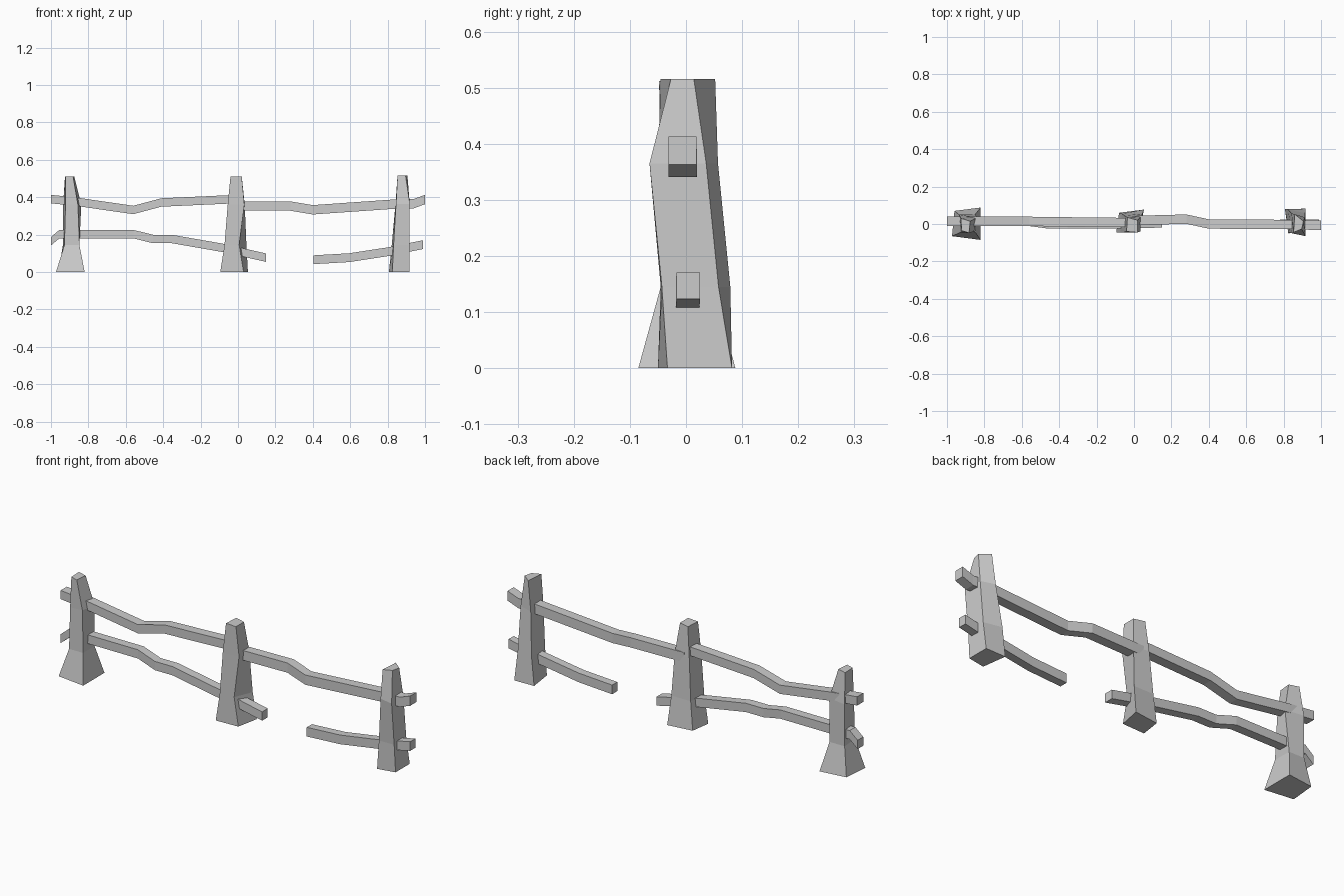
import bpy, bmesh


def loft(name, rings):
    """Flat-faced solid through a series of four-cornered rings."""
    bm = bmesh.new()
    loops = [[bm.verts.new(p) for p in ring] for ring in rings]
    for a, b in zip(loops, loops[1:]):
        for i in range(4):
            j = (i + 1) % 4
            bm.faces.new((a[i], a[j], b[j], b[i]))
    bm.faces.new(loops[0][::-1])
    bm.faces.new(loops[-1])
    bmesh.ops.recalc_face_normals(bm, faces=bm.faces[:])
    mesh = bpy.data.meshes.new(name)
    bm.to_mesh(mesh)
    bm.free()
    obj = bpy.data.objects.new(name, mesh)
    bpy.context.collection.objects.link(obj)
    return obj


def post(name, cx, levels):
    """Levels are (z, four corner x offset / y pairs)."""
    loft(name, [[(cx + x, y, z) for x, y in corners] for z, *corners in levels])


def rail(name, path, w=0.05, h=0.045):
    """Path points are (x, y, z) of the rail centre."""
    rings = []
    for x, y, z in path:
        rings.append([(x, y - w / 2, z - h / 2), (x, y + w / 2, z - h / 2),
                      (x, y + w / 2, z + h / 2), (x, y - w / 2, z + h / 2)])
    loft(name, rings)


# Rough-hewn posts
post("left_post", -0.9, [
    (0.0, (-.073, -.065), (.08, -.085), (.08, .088), (-.06, .07)),
    (.145, (-.028, -.045), (.052, -.045), (.05, .05), (-.036, .05)),
    (.36, (-.022, -.045), (.044, -.04), (.062, .035), (-.035, .05)),
    (.512, (-.022, -.035), (.018, -.048), (.024, .015), (-.025, .03))])
post("middle_post", 0.0, [
    (0.0, (-.095, -.045), (.03, -.04), (.053, .077), (-.08, .06)),
    (.145, (-.072, -.045), (.006, -.04), (.045, .055), (-.065, .055)),
    (.36, (-.055, -.045), (.034, -.04), (.036, .04), (-.05, .045)),
    (.512, (-.04, -.04), (.02, -.045), (.02, .02), (-.035, .035))])
post("right_post", 0.9, [
    (0.0, (-.075, -.05), (.018, -.033), (.018, .082), (-.093, .08)),
    (.145, (-.068, -.045), (.017, -.043), (.015, .058), (-.078, .079)),
    (.365, (-.055, -.05), (.018, -.065), (.014, .036), (-.058, .057)),
    (.515, (-.047, -.045), (-.004, -.027), (.006, .014), (-.04, .052))])

# Upper rails
rail("upper_left_rail", [
    (-1, .015, .39), (-.93, .015, .383), (-.85, .015, .374), (-.56, .014, .332),
    (-.41, .012, .372), (-.06, .008, .388), (.0, .008, .388)])
rail("upper_right_rail", [
    (-.02, .018, .353), (.04, .02, .353), (.28, .026, .353), (.4, 0, .333),
    (.86, -.003, .365), (.94, -.006, .366), (1, -.006, .388)], h=.05)

# Lower rails, with the broken gap between them
rail("lower_left_rail", [
    (-1, .013, .165), (-.955, .013, .203), (-.56, .012, .203), (-.455, -.002, .177),
    (-.355, -.002, .177), (-.085, -.002, .13), (.15, .004, .077)], w=.046)
rail("lower_right_rail", [
    (.405, .0, .066), (.595, .0, .077), (.81, .002, .11), (.99, .004, .147)],
    w=.042, h=.047)
